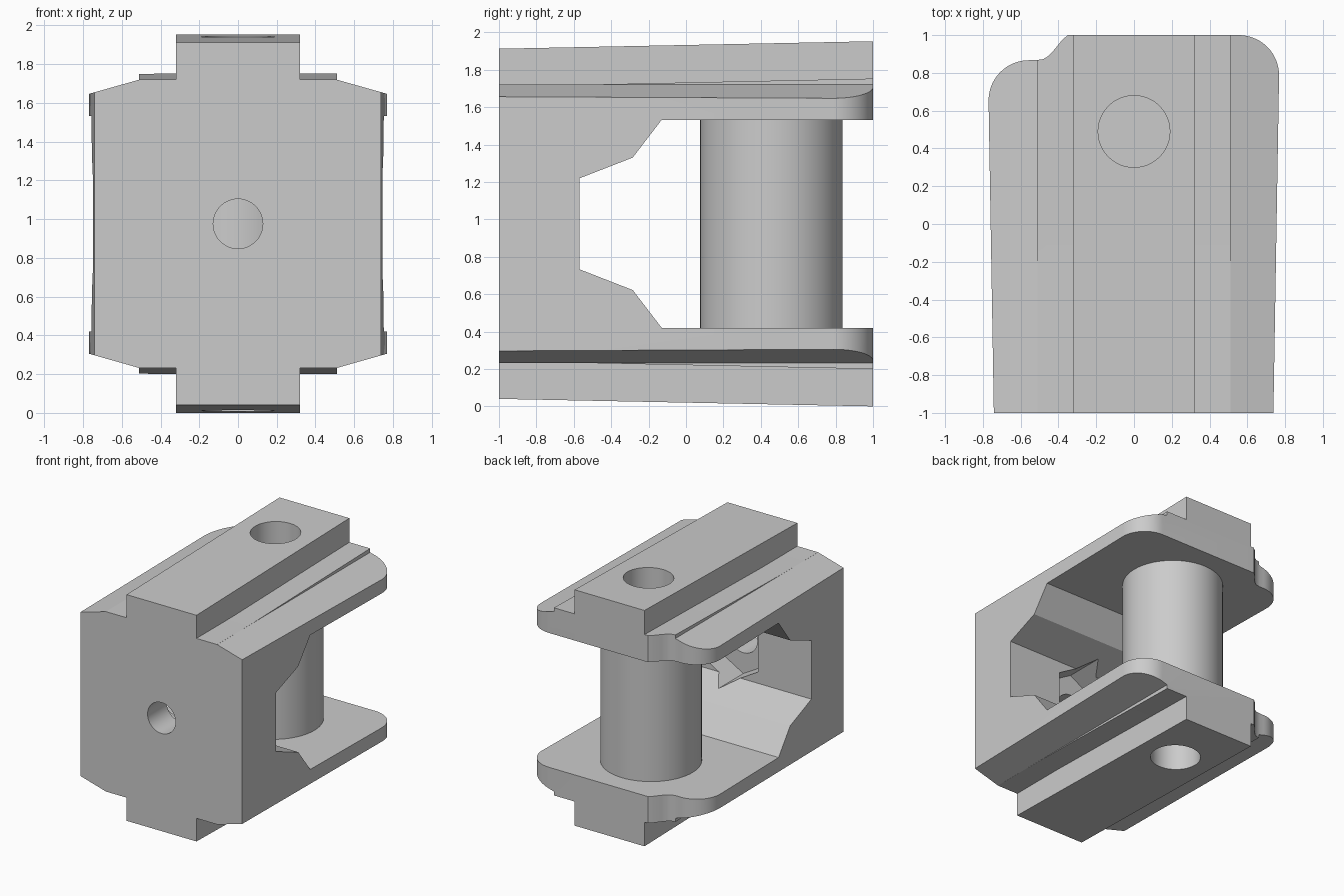
import bpy, bmesh, math
from mathutils import Vector

cube = bpy.data.objects.get("Cube")
if cube:
    bpy.data.objects.remove(cube, do_unlink=True)

MID = 0.976  # height of the mirror plane

grey = bpy.data.materials.new("light_grey")
grey.use_nodes = True
grey.diffuse_color = (0.6, 0.6, 0.6, 1)
grey.node_tree.nodes["Principled BSDF"].inputs["Base Color"].default_value = (0.6, 0.6, 0.6, 1)


def loft(name, rings):
    """Closed solid through matching rings of points."""
    bm = bmesh.new()
    loops = [[bm.verts.new(p) for p in ring] for ring in rings]
    n = len(loops[0])
    for a, b in zip(loops, loops[1:]):
        for i in range(n):
            j = (i + 1) % n
            bm.faces.new((a[i], a[j], b[j], b[i]))
    bm.faces.new(loops[0])
    bm.faces.new(loops[-1])
    bmesh.ops.recalc_face_normals(bm, faces=bm.faces)
    mesh = bpy.data.meshes.new(name)
    bm.to_mesh(mesh)
    bm.free()
    mesh.materials.append(grey)
    obj = bpy.data.objects.new(name, mesh)
    bpy.context.collection.objects.link(obj)
    return obj


def circle(cx, cy, r, start=0, end=360, steps=48):
    angles = [math.radians(start + (end - start) * i / steps) for i in range(steps + 1)]
    return [(cx + r * math.cos(a), cy + r * math.sin(a)) for a in angles]


def upright(name, outline, z0, z1):
    return loft(name, [[(x, y, z) for x, y in outline] for z in (z0, z1)])


def lengthwise(name, outline, y0, y1):
    return loft(name, [[(x, y, z) for x, z in outline] for y in (y0, y1)])


def combine(target, other, operation):
    mod = target.modifiers.new(other.name, 'BOOLEAN')
    mod.operation = operation
    mod.solver = 'EXACT'
    mod.object = other
    bpy.context.view_layer.objects.active = target
    bpy.ops.object.modifier_apply(modifier=mod.name)
    bpy.data.objects.remove(other, do_unlink=True)


def smooth(obj):
    bpy.ops.object.select_all(action='DESELECT')
    obj.select_set(True)
    bpy.context.view_layer.objects.active = obj
    bpy.ops.object.shade_smooth_by_angle(angle=math.radians(25))


# Front section: tapered rail, shoulder strip rising to the back, sloping edge
def section(y):
    rail = 0.936 + 0.02 * (y + 1)
    strip = 0.7445 + 0.021 * max(0, y + 0.52)
    quarter = [(0.8, 0.662), (0.51, 0.744), (0.51, strip), (0.32, strip), (0.32, rail)]
    top = quarter + [(-x, z) for x, z in reversed(quarter)]
    ring = top + [(-x, -z) for x, z in top]
    return [(x, y, z + MID) for x, z in ring]


body = loft("clamp_body", [section(y) for y in (-1.1, -0.52, 1.1)])

# Plan outline with one round corner and one notched round corner
plan = [(-0.742, -1), (0.738, -1)]
plan += circle(0.555, 0.787, 0.213, 0, 90, 14)
plan += [(-0.35, 1), (-0.38, 0.975), (-0.42, 0.925), (-0.45, 0.892), (-0.48, 0.873), (-0.52, 0.867)]
plan += circle(-0.557, 0.654, 0.213, 90, 180, 14)
combine(body, upright("plan_outline", plan, -0.2, 2.2), 'INTERSECT')

# Side opening between the two jaws
half = [(1.2, 0.556), (-0.13, 0.556), (-0.285, 0.354), (-0.57, 0.243)]
opening = half + [(y, -z) for y, z in reversed(half)]
combine(body, loft("opening", [[(x, y, z + MID) for y, z in opening] for x in (-1, 1)]), 'DIFFERENCE')

# Nut pocket and bolt hole through the front wall
hexagon = circle(0, MID, 0.3, 30, 330, 5)
combine(body, lengthwise("nut_pocket", hexagon, -0.75, -0.2), 'DIFFERENCE')
bolt = circle(0, MID, 0.128)[:-1]
combine(body, lengthwise("bolt_hole", bolt, -1.2, -0.2), 'DIFFERENCE')

# Pin holes through both jaws, closed by the roller
pin = circle(0, 0.49, 0.19)[:-1]
combine(body, upright("pin_hole", pin, -0.2, 2.2), 'DIFFERENCE')
smooth(body)

# Roller standing between the jaws
roller = upright("roller", circle(0, 0.457, 0.381, steps=64)[:-1], MID - 0.557, MID + 0.557)
smooth(roller)
